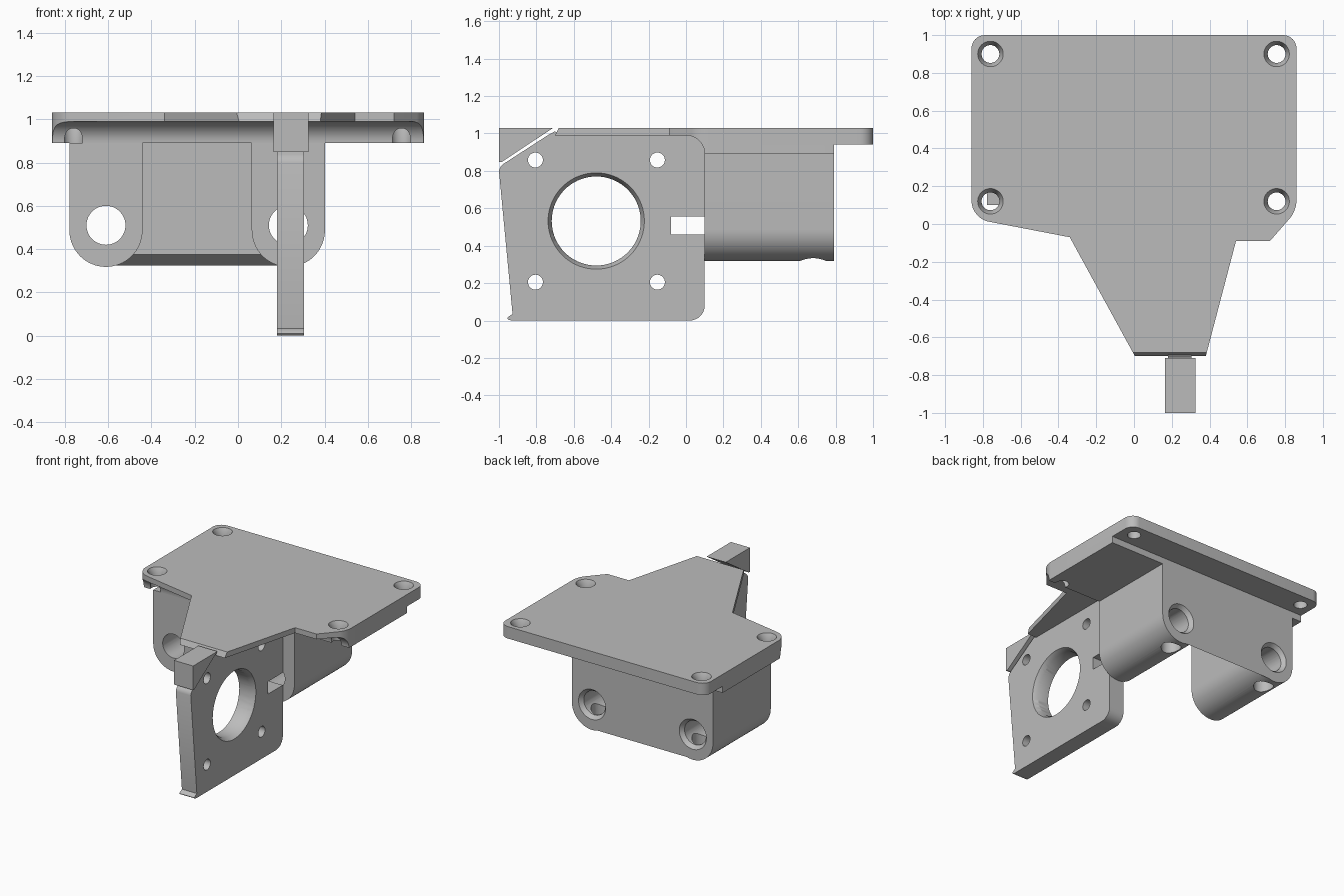
import bpy, bmesh
from math import sin, cos, radians, pi
from mathutils import Matrix, Vector

if "Cube" in bpy.data.objects:
    bpy.data.objects.remove(bpy.data.objects["Cube"])

grey = bpy.data.materials.new("plain_grey")
grey.diffuse_color = (0.5, 0.5, 0.5, 1)
grey.use_nodes = True
grey.node_tree.nodes["Principled BSDF"].inputs["Base Color"].default_value = grey.diffuse_color


def finish_mesh(name, bm):
    bmesh.ops.recalc_face_normals(bm, faces=bm.faces)
    me = bpy.data.meshes.new(name)
    bm.to_mesh(me)
    bm.free()
    ob = bpy.data.objects.new(name, me)
    bpy.context.collection.objects.link(ob)
    me.materials.append(grey)
    return ob


def prism(name, pts, axis, lo, hi):
    """Extrude a 2D outline along an axis: x takes (y,z), y takes (x,z), z takes (x,y)."""
    place = {'x': lambda a, b, t: (t, a, b),
             'y': lambda a, b, t: (a, t, b),
             'z': lambda a, b, t: (a, b, t)}[axis]
    bm = bmesh.new()
    low = [bm.verts.new(place(a, b, lo)) for a, b in pts]
    high = [bm.verts.new(place(a, b, hi)) for a, b in pts]
    bm.faces.new(low)
    bm.faces.new(high)
    n = len(pts)
    for i in range(n):
        j = (i + 1) % n
        bm.faces.new((low[i], low[j], high[j], high[i]))
    return finish_mesh(name, bm)


def drill(axis, a, b, lo, hi, r_lo, r_hi=None, sides=48):
    """Round or conical cutter between lo and hi along an axis."""
    mid = (lo + hi) / 2
    pos = {'x': (mid, a, b), 'y': (a, mid, b), 'z': (a, b, mid)}[axis]
    rot = {'x': Matrix.Rotation(pi / 2, 4, 'Y'),
           'y': Matrix.Rotation(-pi / 2, 4, 'X'),
           'z': Matrix.Identity(4)}[axis]
    bm = bmesh.new()
    bmesh.ops.create_cone(bm, cap_ends=True, segments=sides, radius1=r_lo,
                          radius2=r_lo if r_hi is None else r_hi, depth=hi - lo,
                          matrix=Matrix.Translation(pos) @ rot)
    return finish_mesh("cutter", bm)


def arc(cx, cy, r, a0, a1, n=16):
    return [(cx + r * cos(radians(a0 + (a1 - a0) * i / n)),
             cy + r * sin(radians(a0 + (a1 - a0) * i / n))) for i in range(n + 1)]


def rounded(corners, n=8):
    """Outline from (a, b, setback); corners with a setback become smooth curves."""
    out = []
    for i, (a, b, d) in enumerate(corners):
        p = Vector((a, b))
        if not d:
            out.append((a, b))
            continue
        s = p + (Vector(corners[i - 1][:2]) - p).normalized() * d
        e = p + (Vector(corners[(i + 1) % len(corners)][:2]) - p).normalized() * d
        w = 0.7
        for k in range(n + 1):
            t = k / n
            c0, c1, c2 = (1 - t) ** 2, 2 * w * t * (1 - t), t * t
            out.append(tuple((s * c0 + p * c1 + e * c2) / (c0 + c1 + c2)))
    return out


def combine(ob, others, op='DIFFERENCE'):
    bpy.context.view_layer.objects.active = ob
    for c in others:
        m = ob.modifiers.new("bool", 'BOOLEAN')
        m.operation, m.solver, m.object = op, 'EXACT', c
        bpy.ops.object.modifier_apply(modifier=m.name)
        bpy.data.objects.remove(c)


def smooth(ob):
    bpy.ops.object.select_all(action='DESELECT')
    ob.select_set(True)
    bpy.context.view_layer.objects.active = ob
    bpy.ops.object.shade_smooth_by_angle(angle=radians(30))


# Top plate: outline, hollowed underside with fillet, rear step, slanted nose
plate = prism("top_plate", rounded([
    (-0.86, 1, 0.07), (0.86, 1, 0.07), (0.86, 0.07, 0.05), (0.72, -0.09, 0),
    (0.54, -0.09, 0), (0.38, -0.70, 0), (0.005, -0.70, 0),
    (-0.34, -0.07, 0), (-0.86, 0.03, 0.09)]), 'z', 0.89, 1.03)
cuts = [prism("cutter", [(-1.2, 0.8), (0.1, 0.8)] + arc(0, 0.89, 0.1, 0, 90) + [(-1.2, 0.99)],
              'x', -1, 1),
        prism("cutter", [(0.79, 0.8), (1.2, 0.8), (1.2, 0.94), (0.79, 0.94)], 'x', -1, 1),
        prism("cutter", [(-0.72, 0.985), (-0.702, 0.985), (-0.675, 1.04), (-0.72, 1.04)],
              'x', -1, 1)]
# Countersunk screw holes
for x in (-0.76, 0.755):
    for y in (0.12, 0.90):
        cuts += [drill('z', x, y, 0.8, 1.1, 0.047),
                 drill('z', x, y, 0.99, 1.035, 0.047, 0.07)]
combine(plate, cuts)
smooth(plate)

# Rod holder: two round-bottomed lugs joined by a thin rear wall
LUGS = (-0.61, 0.2325)
lugs = [prism("rod_holder", [(c - 0.169, 0.89)] + arc(c, 0.487, 0.169, 180, 360, 32)
              + [(c + 0.169, 0.89)], 'y', 0.1, 0.79) for c in LUGS]
wall = prism("rear_wall", [(0.79, 0.325), (0.79, 0.89), (0.73, 0.89), (0.73, 0.375)],
             'x', *LUGS)
holder = lugs[0]
combine(holder, [wall, lugs[1]], 'UNION')
cuts = []
for c in LUGS:
    cuts += [drill('y', c, 0.51, 0, 0.9, 0.09),
             drill('y', c, 0.51, 0.76, 0.795, 0.09, 0.117),
             drill('z', c, 0.68, 0.2, 0.51, 0.07)]
combine(holder, cuts)
smooth(holder)

# Motor mount: upright plate with large bore, four screw holes and a slot
outline = rounded([(-1, 0, 0.08), (0.1, 0, 0.08), (0.1, 0.5, 0)])
outline += arc(0, 0.89, 0.1, 0, 90)
outline += [(-0.68, 0.99), (-0.70, 1.012), (-0.74, 0.99), (-0.975, 0.838), (-0.992, 0.822), (-1, 0.80)]
mount = prism("motor_mount", outline, 'x', 0.18, 0.305)
cuts = [drill('x', -0.48, 0.532, 0, 0.5, 0.238, sides=72),
        drill('x', -0.48, 0.532, 0.27, 0.306, 0.238, 0.258, sides=72),
        prism("cutter", [(-0.08, 0.46), (0.2, 0.46), (0.2, 0.555), (-0.08, 0.555)], 'x', 0, 0.5)]
cuts += [drill('x', y, z, 0, 0.5, 0.04, sides=32)
         for y in (-0.805, -0.153) for z in (0.205, 0.858)]
combine(mount, cuts)
smooth(mount)

# Loose support wedge in front of the mount
prism("support_wedge", [(-1, 0.848), (-1, 1.03), (-0.71, 1.03), (-0.985, 0.848)],
      'x', 0.165, 0.325)
